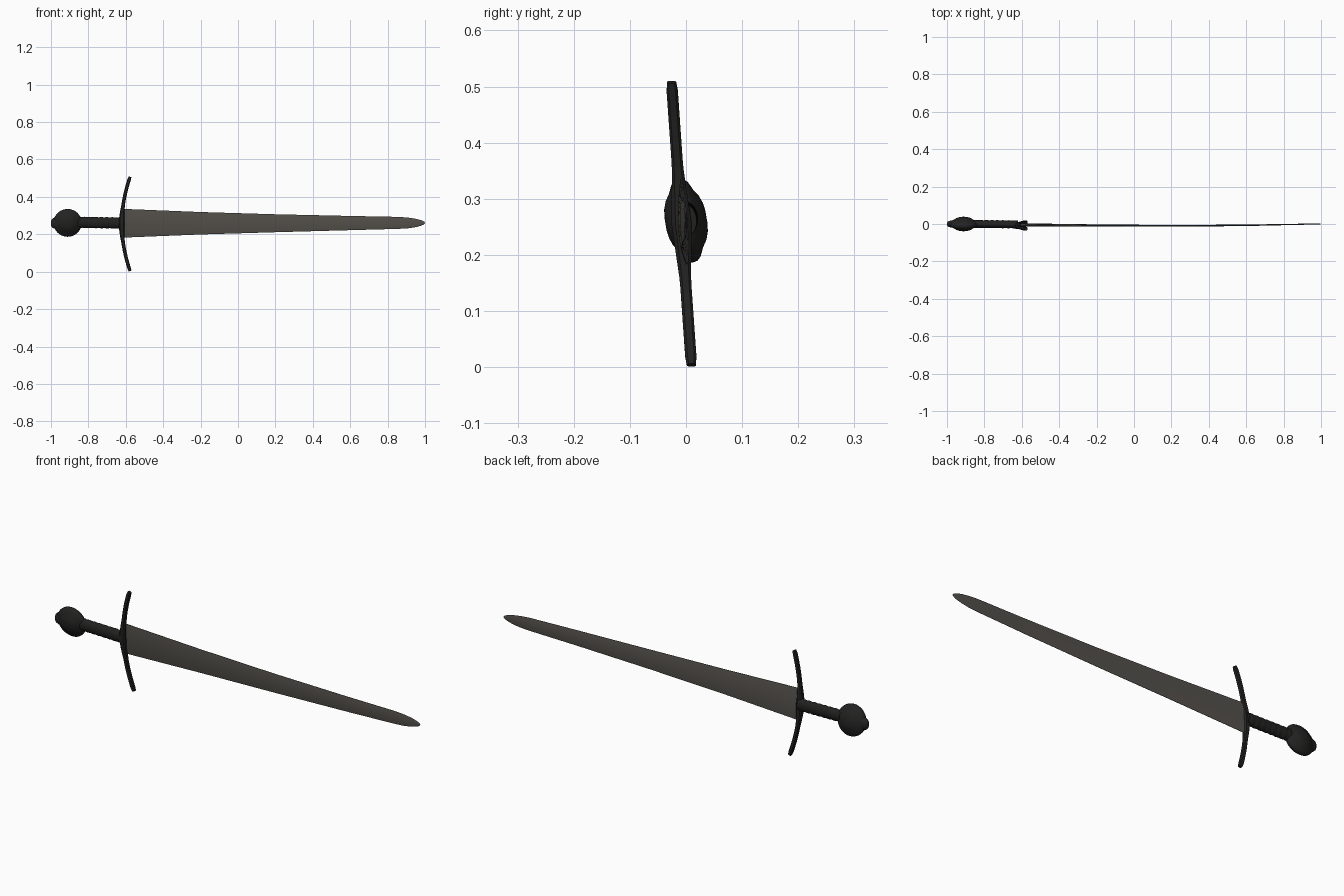
import bpy, bmesh, math
from mathutils import Matrix, Vector

if "Cube" in bpy.data.objects:
    bpy.data.objects.remove(bpy.data.objects["Cube"])

ZC = 0.26  # height of the sword's axis


def material(name, rgb):
    m = bpy.data.materials.new(name)
    m.diffuse_color = (*rgb, 1)
    m.use_nodes = True
    m.node_tree.nodes["Principled BSDF"].inputs["Base Color"].default_value = m.diffuse_color
    return m


STEEL = material("worn_steel", (0.088, 0.081, 0.070))
IRON = material("dark_iron", (0.0165, 0.0165, 0.016))
LEATHER = material("black_leather", (0.0150, 0.0150, 0.0145))


def loft(name, rings, mat, angle=40):
    """Skin a list of equal-length point rings and cap both ends."""
    bm = bmesh.new()
    vs = [[bm.verts.new(p) for p in r] for r in rings]
    n = len(vs[0])
    for a, b in zip(vs, vs[1:]):
        for i in range(n):
            j = (i + 1) % n
            bm.faces.new((a[i], a[j], b[j], b[i]))
    bm.faces.new(vs[0])
    bm.faces.new(vs[-1])
    bmesh.ops.recalc_face_normals(bm, faces=bm.faces)
    me = bpy.data.meshes.new(name)
    bm.to_mesh(me)
    bm.free()
    ob = bpy.data.objects.new(name, me)
    bpy.context.collection.objects.link(ob)
    me.materials.append(mat)
    bpy.ops.object.select_all(action='DESELECT')
    bpy.context.view_layer.objects.active = ob
    ob.select_set(True)
    bpy.ops.object.shade_smooth_by_angle(angle=math.radians(angle))
    return ob


def circle(n=32):
    return [(math.cos(2 * math.pi * i / n), math.sin(2 * math.pi * i / n)) for i in range(n)]


def interp(keys, x):
    for (x0, *a), (x1, *b) in zip(keys, keys[1:]):
        if x <= x1:
            t = (x - x0) / (x1 - x0)
            return [p + (q - p) * t for p, q in zip(a, b)]
    return keys[-1][1:]


# blade: x, lower edge z, upper edge z, y bend, half thickness
blade_keys = [(-0.62, 0.182, 0.336, -0.004, 0.006), (-0.2, 0.199, 0.319, -0.008, 0.005),
              (0.2, 0.211, 0.307, -0.010, 0.0045), (0.6, 0.222, 0.298, -0.007, 0.004),
              (0.86, 0.229, 0.293, -0.002, 0.003), (0.91, 0.232, 0.289, -0.001, 0.003),
              (0.95, 0.238, 0.283, 0.0, 0.0025), (0.98, 0.246, 0.275, 0.0, 0.002),
              (0.995, 0.253, 0.268, 0.0, 0.0015), (1.0, 0.259, 0.262, 0.0, 0.001)]
xs = sorted(set([-0.62 + 0.08 * i for i in range(19)] + [k[0] for k in blade_keys]))
rings = []
for x in xs:
    lo, hi, y, t = interp(blade_keys, x)
    c, w = (lo + hi) / 2, (hi - lo) / 2
    tilt = 0.07 * (1 - x) / 1.6
    # flattened lens section with thin cutting edges
    sec = [(-1, -.15), (-.6, -.8), (0, -1), (.6, -.8), (1, -.15),
           (1, .15), (.6, .8), (0, 1), (-.6, .8), (-1, .15)]
    rings.append([(x, y + t * v - tilt * w * u, c + w * u) for u, v in sec])
loft("blade", rings, STEEL)

# crossguard: curved bar, thick in the middle, leaning with height
rings = []
for i in range(33):
    s = -1 + i / 16
    h = 0.252 * s
    x = -0.622 + 0.045 * abs(s) ** 1.9
    mid = max(0, 1 - abs(s) / 0.4)
    a = 0.0095 + 0.007 * mid          # half depth along x
    b = 0.010 + 0.008 * mid           # half width along y
    slope = math.atan(0.045 * 1.9 * abs(s) ** 0.9 * (1 if s > 0 else -1) / 0.252)
    if i in (0, 32):
        a, b = a * 0.8, b * 0.8
    ring = []
    for cu, cv in [(-1, -.6), (-.6, -1), (.6, -1), (1, -.6), (1, .6), (.6, 1), (-.6, 1), (-1, .6)]:
        dx = a * cu
        ring.append((x + dx * math.cos(slope), -0.008 - 0.070 * h + b * cv,
                     0.2555 + h - dx * math.sin(slope)))
    rings.append(ring)
loft("crossguard", rings, IRON)

# grip: oval handle with shallow wrapped ridges
rings = []
for i in range(45):
    t = i / 44
    x = -0.855 + 0.235 * t
    k = 1 + 0.035 * math.sin(t * 2 * math.pi * 8)
    rings.append([(x, 0.021 * k * v - 0.002 * t, ZC + 0.004 - 0.004 * t + 0.0295 * k * u)
                  for u, v in circle(24)])
loft("grip", rings, LEATHER, 60)

# pommel: tilted wheel with a domed boss on each side
profile = [(-0.037, 0.012), (-0.035, 0.026), (-0.030, 0.040), (-0.022, 0.052), (-0.015, 0.067),
           (-0.008, 0.074), (0, 0.0755), (0.008, 0.074), (0.015, 0.067), (0.022, 0.052),
           (0.030, 0.040), (0.035, 0.026), (0.037, 0.012)]
lean = Matrix.Translation((-0.911, 0, 0.261)) @ Matrix.Rotation(0.17, 4, 'X')
rings = [[lean @ Vector((r * u, y, r * v)) for u, v in circle(40)] for y, r in profile]
loft("pommel", rings, IRON, 50)

# end button where the tang is riveted
rings = [[(x, 0.6 * r * v, ZC + r * u) for u, v in circle(20)]
         for x, r in [(-0.955, 0.034), (-0.978, 0.031), (-0.990, 0.026), (-0.997, 0.019), (-1.0, 0.010)]]
loft("pommel_button", rings, IRON, 60)
